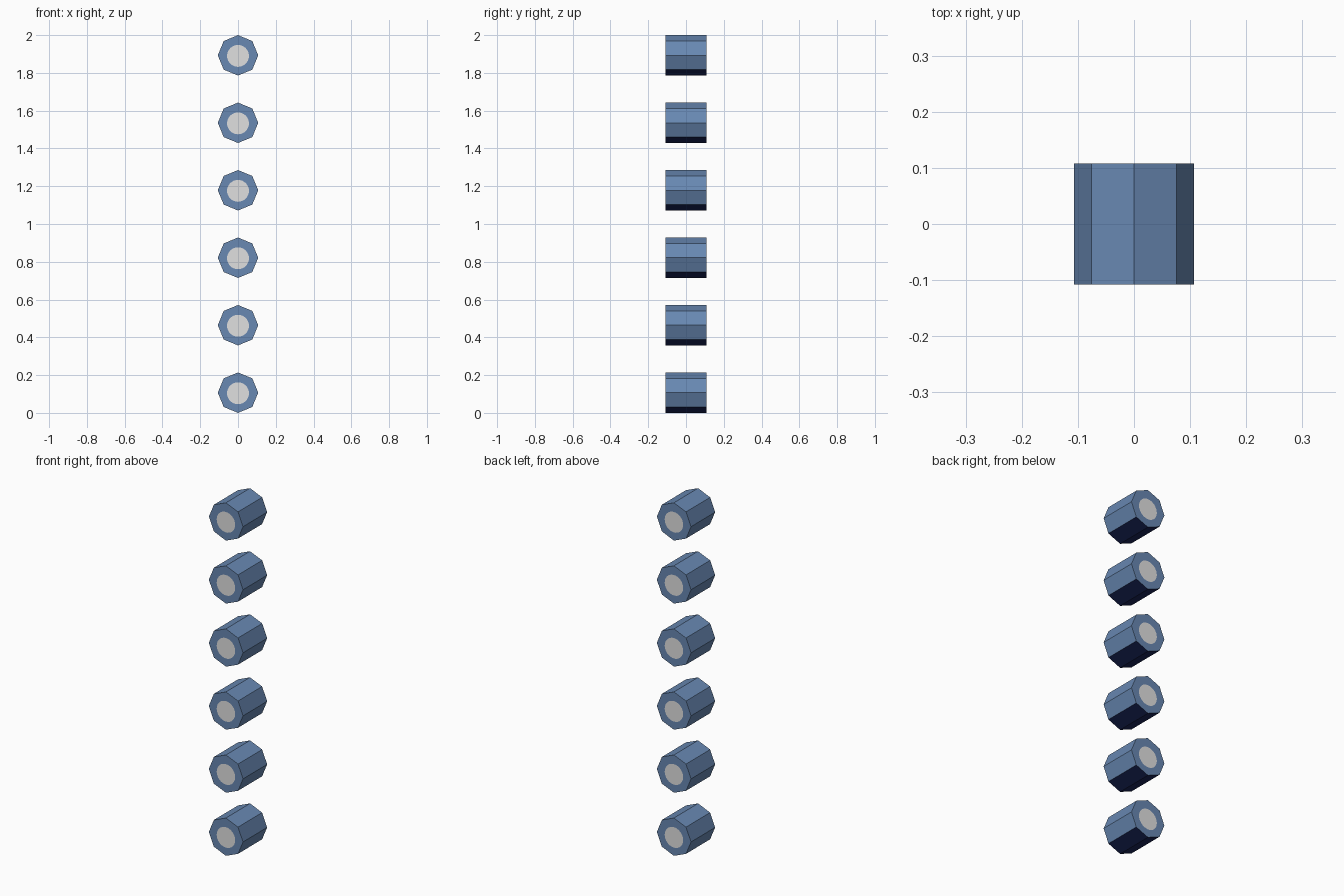
import bpy, bmesh, math
from mathutils import Vector

if "Cube" in bpy.data.objects:
    bpy.data.objects.remove(bpy.data.objects["Cube"])

COUNT, R, HALF, DISC = 6, 0.107, 0.108, 0.058
DISC_DROP = -0.003            # painted disc sits a touch below the axis
SPACING = (2 - 2 * R) / (COUNT - 1)


def material(name, rgb):
    def lin(c):
        c /= 255
        return c / 12.92 if c <= 0.04045 else ((c + 0.055) / 1.055) ** 2.4
    m = bpy.data.materials.new(name)
    m.diffuse_color = (*[lin(c) for c in rgb], 1)
    m.use_nodes = True
    m.node_tree.nodes["Principled BSDF"].inputs["Base Color"].default_value = m.diffuse_color
    return m


mats = [material("steel_blue", (104, 136, 178)),
        material("light_grey", (224, 224, 224)),
        material("navy", (25, 36, 88))]


def ring(bm, n, r, y, dz=0):
    return [bm.verts.new((r * math.cos(2 * math.pi * i / n), y,
                          r * math.sin(2 * math.pi * i / n) + dz)) for i in range(n)]


# Octagonal roller with a round painted disc cut into each end
bm = bmesh.new()
rims = []
for y in (-HALF, HALF):
    outer = ring(bm, 8, R, y)
    inner = ring(bm, 32, DISC, y, DISC_DROP)
    rims.append(outer)
    bm.faces.new(inner).material_index = 1
    for i in range(8):        # end face between octagon and disc
        arc = [inner[(4 * i + k) % 32] for k in range(5)]
        bm.faces.new([outer[i], outer[(i + 1) % 8]] + arc[::-1])
for i in range(8):            # side facets
    j = (i + 1) % 8
    bm.faces.new((rims[0][i], rims[0][j], rims[1][j], rims[1][i]))
bmesh.ops.recalc_face_normals(bm, faces=bm.faces)
for f in bm.faces:            # navy underside facets
    if f.normal.z < -0.8:
        f.material_index = 2
mesh = bpy.data.meshes.new("roller")
bm.to_mesh(mesh)
bm.free()
for m in mats:
    mesh.materials.append(m)

# Vertical stack of rollers
for k in range(COUNT):
    ob = bpy.data.objects.new(f"roller_{k + 1}", mesh)
    ob.location = Vector((0, 0, R + k * SPACING))
    bpy.context.collection.objects.link(ob)
